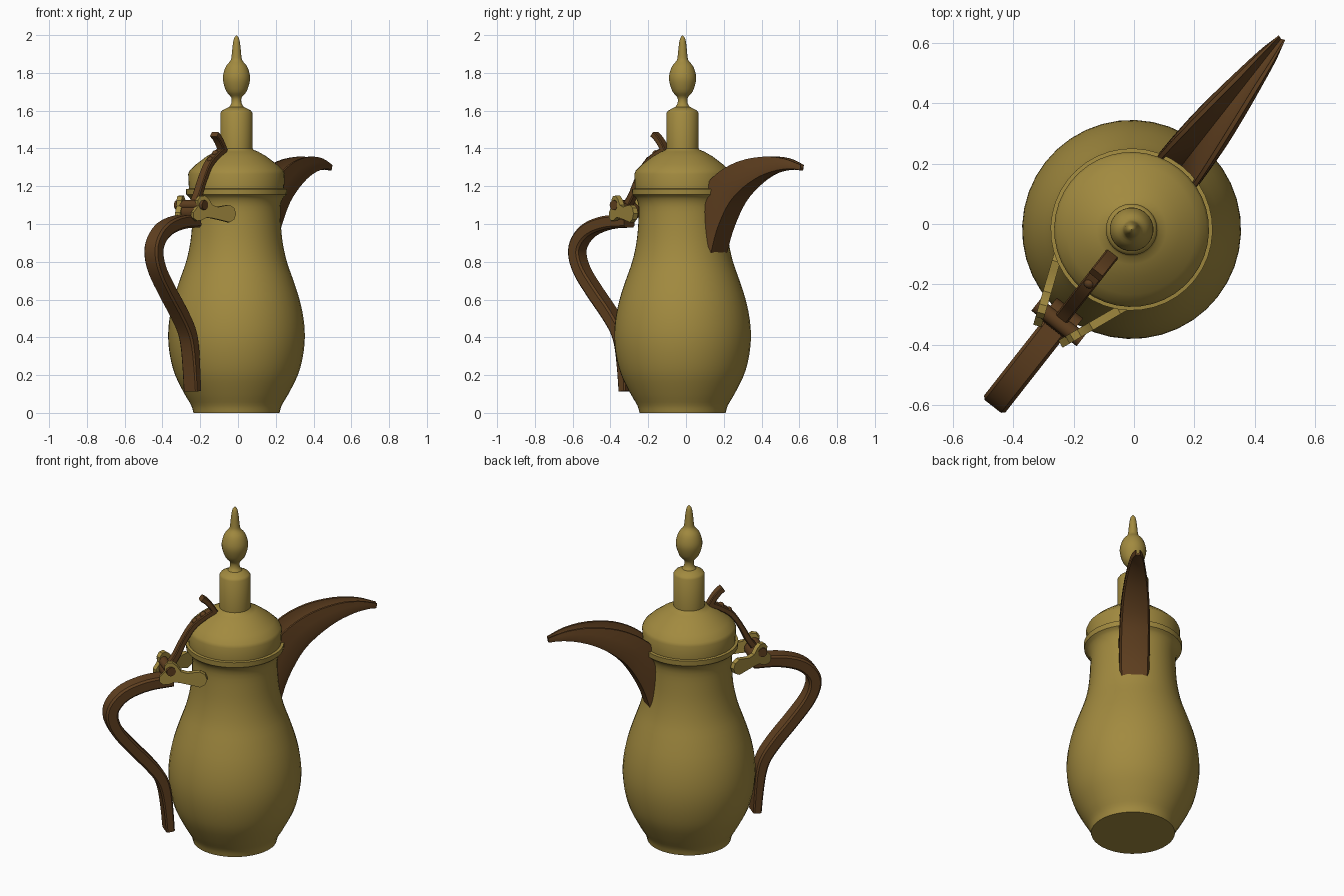
import bpy, bmesh, math
from mathutils import Vector, Matrix

if "Cube" in bpy.data.objects:
    bpy.data.objects.remove(bpy.data.objects["Cube"])

# Pot frame: local X runs towards the spout, turned about the pot axis
PLACE = Matrix.Translation((-0.008, -0.018, 0)) @ Matrix.Rotation(math.radians(51.9), 4, 'Z')


def material(name, color):
    m = bpy.data.materials.new(name)
    m.diffuse_color = color
    m.use_nodes = True
    m.node_tree.nodes["Principled BSDF"].inputs["Base Color"].default_value = m.diffuse_color
    return m


BRASS = material("brass", (0.36, 0.255, 0.05, 1))
BROWN = material("brown", (0.115, 0.05, 0.014, 1))


def finish(name, bm, mat, angle=35):
    bmesh.ops.remove_doubles(bm, verts=bm.verts, dist=1e-5)
    bmesh.ops.recalc_face_normals(bm, faces=bm.faces)
    me = bpy.data.meshes.new(name)
    bm.to_mesh(me)
    bm.free()
    me.transform(PLACE)
    me.materials.append(mat)
    ob = bpy.data.objects.new(name, me)
    bpy.context.collection.objects.link(ob)
    bpy.ops.object.select_all(action='DESELECT')
    ob.select_set(True)
    bpy.context.view_layer.objects.active = ob
    bpy.ops.object.shade_smooth_by_angle(angle=math.radians(angle))
    return ob


def smooth_path(pts, n=4):
    """Catmull-Rom subdivision of tuples of any length."""
    p = [Vector(q) for q in pts]
    p = [2 * p[0] - p[1]] + p + [2 * p[-1] - p[-2]]
    out = []
    for a, b, c, d in zip(p, p[1:], p[2:], p[3:]):
        for i in range(n):
            t = i / n
            out.append(0.5 * (2 * b + (c - a) * t + (2 * a - 5 * b + 4 * c - d) * t * t
                              + (3 * b - a - 3 * c + d) * t ** 3))
    return out + [p[-2]]


def loft(bm, rings, caps=True):
    vs = [[bm.verts.new(co) for co in ring] for ring in rings]
    n = len(vs[0])
    for a, b in zip(vs, vs[1:]):
        for i in range(n):
            j = (i + 1) % n
            bm.faces.new((a[i], a[j], b[j], b[i]))
    if caps:
        bm.faces.new(vs[0])
        bm.faces.new(vs[-1])


def lathe(name, profile, mat, sides=40):
    bm = bmesh.new()
    ang = [2 * math.pi * i / sides for i in range(sides)]
    loft(bm, [[(max(r, 1e-4) * math.cos(a), max(r, 1e-4) * math.sin(a), z) for a in ang]
              for r, z in profile])
    return finish(name, bm, mat)


def strap(name, stations, mat):
    """Chamfered bar swept in the XZ plane; stations are (x, z, half_width, half_thickness)."""
    st = smooth_path([Vector(s) for s in stations])
    rings = []
    for i, s in enumerate(st):
        d = st[min(i + 1, len(st) - 1)] - st[max(i - 1, 0)]
        t = Vector((d[0], 0, d[1])).normalized()
        nrm = Vector((-t.z, 0, t.x))
        w, h = s[2], s[3]
        c = 0.3 * min(w, h)
        sec = [(w, h - c), (w - c, h), (c - w, h), (-w, h - c),
               (-w, c - h), (c - w, -h), (w - c, -h), (w, c - h)]
        rings.append([Vector((s[0], v, s[1])) + nrm * k for v, k in sec])
    bm = bmesh.new()
    loft(bm, rings)
    return finish(name, bm, mat)


# Body with flared rim
body = smooth_path([(0.228, 0.0), (0.24, 0.04), (0.275, 0.1), (0.325, 0.2), (0.352, 0.3), (0.362, 0.4),
                    (0.355, 0.5), (0.334, 0.6), (0.302, 0.7), (0.267, 0.8), (0.245, 0.9),
                    (0.235, 1.0), (0.233, 1.09), (0.246, 1.135), (0.266, 1.155)], 3)
lathe("body", [tuple(p) for p in body] + [(0.268, 1.185), (0.25, 1.187), (0.24, 1.17)], BRASS)

# Lid and finial
lathe("lid", [(0.24, 1.17), (0.252, 1.185), (0.256, 1.265), (0.248, 1.283), (0.215, 1.315),
              (0.16, 1.357), (0.115, 1.383), (0.09, 1.393), (0.085, 1.4), (0.085, 1.588),
              (0.077, 1.6), (0.04, 1.62)], BRASS)
finial = smooth_path([(0.04, 1.618), (0.027, 1.64), (0.028, 1.67), (0.053, 1.7), (0.07, 1.75), (0.071, 1.79),
                      (0.056, 1.835), (0.032, 1.865), (0.026, 1.89), (0.021, 1.94),
                      (0.014, 1.98), (0.0, 2.0)], 3)
lathe("finial", [tuple(p) for p in finial], BRASS, 24)

# Spout: open channel; stations are (keel x, keel z, rim x, rim z, half width)
stations = [(0.235, 0.79, 0.16, 0.80, 0.08), (0.275, 0.92, 0.16, 0.95, 0.083),
            (0.322, 1.02, 0.17, 1.08, 0.085), (0.385, 1.115, 0.20, 1.18, 0.083),
            (0.47, 1.19, 0.29, 1.267, 0.077), (0.57, 1.248, 0.42, 1.33, 0.064),
            (0.67, 1.28, 0.57, 1.356, 0.047), (0.75, 1.289, 0.70, 1.347, 0.031),
            (0.80, 1.283, 0.805, 1.313, 0.014)]
rings = []
for kx, kz, rx, rz, w in smooth_path(stations, 3):
    i = w - min(0.014, 0.35 * w)
    half = [(w, 1.0), (w, 0.6), (w * 0.98, 0.25), (w * 0.85, 0.06)]
    inner = [(i, 1.0), (i * 0.8, 0.6)]
    sec = half + [(0, -0.03)] + [(-a, b) for a, b in half[::-1]]
    sec += [(-a, b) for a, b in inner] + [(0, 0.25)] + inner[::-1]
    rings.append([(kx + (rx - kx) * b, a, kz + (rz - kz) * b) for a, b in sec])
bm = bmesh.new()
loft(bm, rings)
finish("spout", bm, BROWN)

# Handle
strap("handle", [(-0.36, 1.015, 0.045, 0.033), (-0.50, 1.008, 0.045, 0.035), (-0.62, 0.972, 0.045, 0.036),
                 (-0.69, 0.91, 0.045, 0.036), (-0.708, 0.84, 0.045, 0.035), (-0.675, 0.75, 0.045, 0.034),
                 (-0.59, 0.64, 0.045, 0.034), (-0.495, 0.53, 0.045, 0.034), (-0.43, 0.44, 0.045, 0.033),
                 (-0.402, 0.36, 0.045, 0.03), (-0.387, 0.24, 0.045, 0.026),
                 (-0.377, 0.115, 0.045, 0.024)], BROWN)

# Thumb lever with upturned tab
strap("thumb_lever", [(-0.385, 1.08, 0.024, 0.02), (-0.335, 1.15, 0.024, 0.018), (-0.295, 1.23, 0.024, 0.016),
                      (-0.24, 1.315, 0.024, 0.016), (-0.17, 1.366, 0.024, 0.016),
                      (-0.115, 1.392, 0.024, 0.016)], BROWN)
strap("thumb_tab", [(-0.115, 1.385, 0.024, 0.016), (-0.14, 1.425, 0.024, 0.016),
                    (-0.165, 1.455, 0.024, 0.016), (-0.19, 1.475, 0.024, 0.016)], BROWN)
for k, (x, z) in enumerate([(-0.225, 1.338), (-0.18, 1.372)]):
    bm = bmesh.new()
    bmesh.ops.create_uvsphere(bm, u_segments=12, v_segments=8, radius=0.019,
                              matrix=Matrix.Translation((x, 0, z)))
    finish(f"lever_rivet_{k + 1}", bm, BROWN)

# Hinge pin and knuckle
for name, r, length, x, z in [("hinge_pin", 0.026, 0.19, -0.39, 1.10),
                              ("hinge_knuckle", 0.045, 0.11, -0.375, 1.065)]:
    bm = bmesh.new()
    bmesh.ops.create_cone(bm, cap_ends=True, segments=16, radius1=r, radius2=r, depth=length,
                          matrix=Matrix.Translation((x, 0, z)) @ Matrix.Rotation(math.pi / 2, 4, 'X'))
    finish(name, bm, BROWN)

# Pair of lobed hinge arms
outline = [(0, 1.055), (0.012, 1.085), (0.04, 1.101), (0.07, 1.097), (0.11, 1.09), (0.145, 1.1),
           (0.165, 1.13), (0.19, 1.15), (0.218, 1.148), (0.235, 1.125), (0.232, 1.095),
           (0.245, 1.08), (0.262, 1.06), (0.26, 1.032), (0.24, 1.017), (0.21, 1.02),
           (0.18, 1.035), (0.14, 1.03), (0.09, 1.02), (0.04, 1.009), (0.012, 1.025)]
for side, label in ((1, "left"), (-1, "right")):
    a, b = Vector((-0.20, 0.146 * side, 0)), Vector((-0.44, 0.05 * side, 0))
    d = (b - a).normalized()
    nrm = Vector((-d.y, d.x, 0)) * 0.014
    bm = bmesh.new()
    loft(bm, [[a + d * s + Vector((0, 0, z)) + nrm * k for s, z in outline] for k in (-1, 1)])
    finish(f"hinge_arm_{label}", bm, BRASS)
